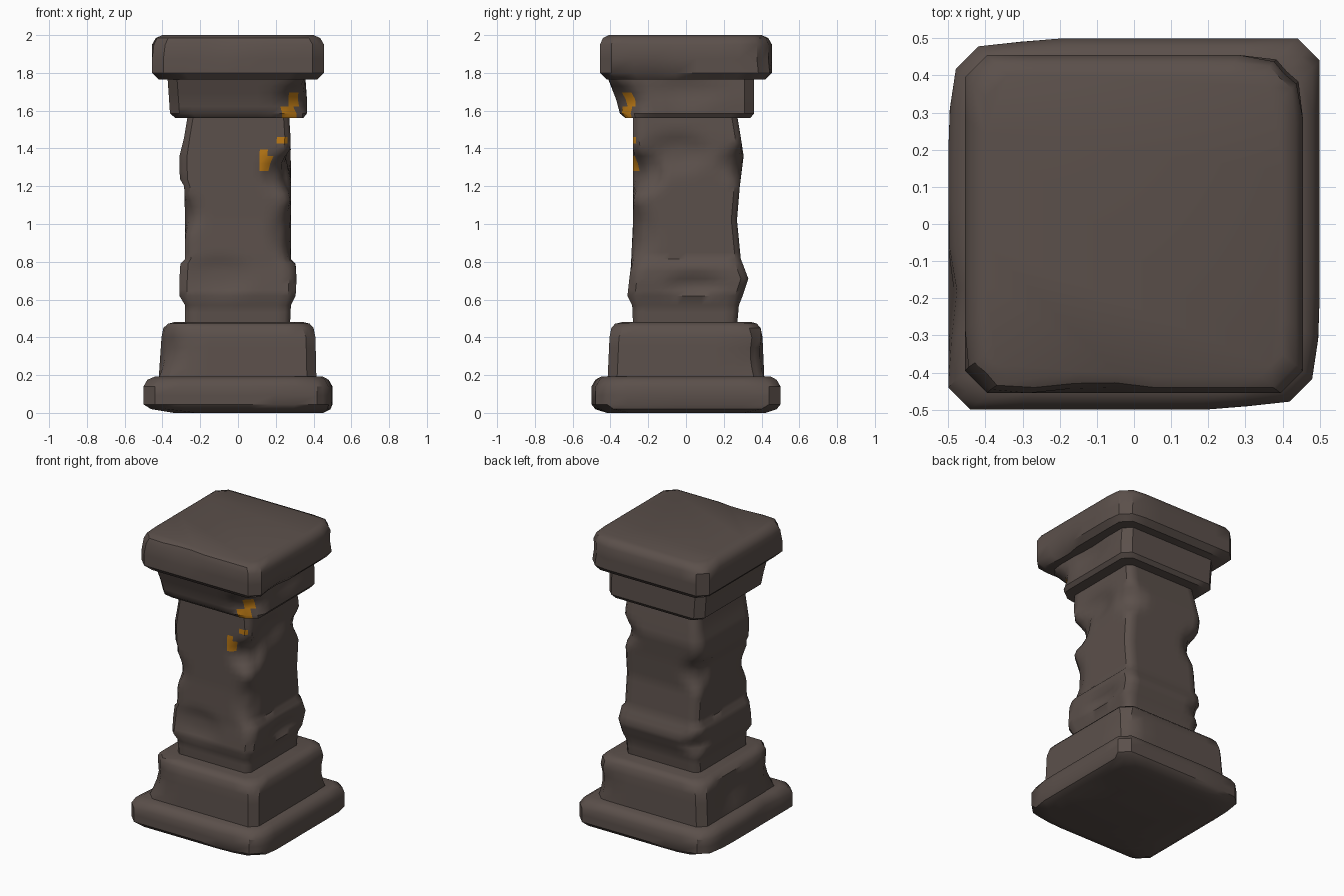
import bpy, bmesh, math, random
from mathutils import Vector

random.seed(4)


def material(name, rgb):
    m = bpy.data.materials.new(name)
    m.diffuse_color = (*rgb, 1)
    return m


STONE = material("brown grey stone", (0.105, 0.08, 0.07))
ORANGE = material("orange fleck", (0.52, 0.2, 0.008))


def ring(x0, x1, y0, y1, c, n):
    """Chamfered rectangle with n pieces per side and two per corner."""
    k = [(x0 + c, y0), (x1 - c, y0), (x1, y0 + c), (x1, y1 - c),
         (x1 - c, y1), (x0 + c, y1), (x0, y1 - c), (x0, y0 + c)]
    pts = []
    for i in range(8):
        a, b = Vector(k[i]), Vector(k[(i + 1) % 8])
        m = n if i % 2 == 0 else 2
        pts += [a.lerp(b, j / m) for j in range(m)]
    return pts


def stone_block(name, levels, dents=(), flecks=(), n=7, step=0.06, angle=38):
    """Loft rings (z, x0, x1, y0, y1, corner), push dents in, colour flecks."""
    dense = []
    for a, b in zip(levels, levels[1:]):
        m = max(1, round((b[0] - a[0]) / step))
        dense += [[p + (q - p) * j / m for p, q in zip(a, b)] for j in range(m)]
    dense.append(levels[-1])
    bm = bmesh.new()
    rows = []
    for z, *ext in dense:
        rows.append([bm.verts.new((p.x, p.y, z)) for p in ring(*ext, n)])
    count = len(rows[0])
    for lo, hi in zip(rows, rows[1:]):
        for i in range(count):
            j = (i + 1) % count
            bm.faces.new((lo[i], lo[j], hi[j], hi[i]))
    bm.faces.new(rows[0][::-1])
    bm.faces.new(rows[-1])
    # dents: centre, radius across, radius up, depth
    for centre, rh, rv, depth in dents:
        c = Vector(centre)
        inward = Vector((-c.x, -c.y, 0)).normalized()
        for v in bm.verts:
            d = v.co - c
            r = math.hypot(math.hypot(d.x, d.y) / rh, d.z / rv)
            if r < 1:
                v.co += inward * depth * min(1, 1.6 * (1 - r))
    # flecks: boxes of face centres
    for f in bm.faces:
        p = f.calc_center_median()
        for x0, x1, y0, y1, z0, z1 in flecks:
            if x0 < p.x < x1 and y0 < p.y < y1 and z0 < p.z < z1 and len(f.verts) == 4:
                f.material_index = 1
    bmesh.ops.recalc_face_normals(bm, faces=bm.faces)
    me = bpy.data.meshes.new(name)
    bm.to_mesh(me)
    bm.free()
    me.materials.append(STONE)
    me.materials.append(ORANGE)
    ob = bpy.data.objects.new(name, me)
    bpy.context.collection.objects.link(ob)
    bpy.context.view_layer.objects.active = ob
    ob.select_set(True)
    bpy.ops.object.shade_smooth_by_angle(angle=math.radians(angle))
    ob.select_set(False)
    return ob


# wide bottom slab with a worn underside
stone_block("bottom_slab", [
    (0.0, -0.34, 0.45, -0.42, 0.42, 0.12),
    (0.02, -0.46, 0.49, -0.48, 0.48, 0.08),
    (0.045, -0.5, 0.5, -0.5, 0.5, 0.06),
    (0.14, -0.5, 0.5, -0.5, 0.5, 0.06),
    (0.175, -0.48, 0.48, -0.48, 0.48, 0.06),
    (0.192, -0.44, 0.45, -0.45, 0.45, 0.06)],
    dents=[((-0.47, 0.5, 0.1), 0.22, 0.3, 0.03),
           ((0.47, -0.5, 0.1), 0.22, 0.3, 0.03),
           ((-0.5, -0.2, 0.15), 0.15, 0.1, 0.025)])

# second plinth block
stone_block("plinth_block", [
    (0.18, -0.42, 0.415, -0.415, 0.415, 0.05),
    (0.40, -0.405, 0.41, -0.405, 0.405, 0.05),
    (0.45, -0.395, 0.40, -0.395, 0.395, 0.06),
    (0.472, -0.37, 0.38, -0.375, 0.375, 0.06),
    (0.48, -0.34, 0.35, -0.34, 0.35, 0.06)],
    dents=[((-0.42, -0.42, 0.35), 0.16, 0.18, 0.05),
           ((0.42, 0.42, 0.3), 0.14, 0.15, 0.03),
           ((-0.42, 0.1, 0.32), 0.14, 0.12, 0.03)])

# worn shaft with a swollen lower band
stone_block("shaft", [
    (0.46, -0.28, 0.275, -0.28, 0.27, 0.03),
    (0.57, -0.28, 0.28, -0.285, 0.28, 0.03),
    (0.62, -0.31, 0.305, -0.31, 0.30, 0.04),
    (0.71, -0.31, 0.31, -0.30, 0.33, 0.04),
    (0.79, -0.305, 0.305, -0.29, 0.30, 0.04),
    (0.815, -0.28, 0.28, -0.29, 0.29, 0.03),
    (1.02, -0.28, 0.28, -0.28, 0.27, 0.03),
    (1.20, -0.285, 0.28, -0.28, 0.285, 0.03),
    (1.24, -0.308, 0.28, -0.28, 0.29, 0.04),
    (1.36, -0.31, 0.28, -0.28, 0.305, 0.04),
    (1.46, -0.285, 0.278, -0.28, 0.29, 0.03),
    (1.58, -0.265, 0.27, -0.28, 0.27, 0.03)],
    dents=[((0.29, -0.27, 1.27), 0.17, 0.13, 0.07),
           ((0.29, -0.05, 1.38), 0.20, 0.12, 0.03),
           ((0.29, -0.28, 0.95), 0.13, 0.2, 0.04),
           ((0.31, 0.05, 0.68), 0.18, 0.06, 0.03),
           ((-0.1, -0.3, 0.72), 0.2, 0.12, 0.02),
           ((-0.3, 0.28, 1.15), 0.15, 0.14, 0.05),
           ((-0.3, 0.3, 0.68), 0.13, 0.08, 0.04),
           ((0.28, 0.3, 1.32), 0.14, 0.1, 0.04),
           ((-0.3, -0.29, 1.05), 0.12, 0.12, 0.03)],
    flecks=[(0.1, 0.17, -0.4, -0.2, 1.28, 1.40),
            (0.2, 0.262, -0.4, -0.2, 1.44, 1.465)],
    n=12, step=0.035, angle=45)

# tapering neck under the top slab
stone_block("capital_neck", [
    (1.56, -0.33, 0.345, -0.32, 0.34, 0.05),
    (1.585, -0.36, 0.365, -0.35, 0.36, 0.05),
    (1.66, -0.365, 0.365, -0.37, 0.36, 0.05),
    (1.80, -0.375, 0.355, -0.425, 0.36, 0.05)],
    dents=[((0.36, -0.38, 1.65), 0.17, 0.13, 0.07),
           ((0.37, 0.0, 1.7), 0.2, 0.09, 0.02)],
    flecks=[(0.25, 0.31, -0.4, -0.25, 1.57, 1.68)],
    n=9, step=0.04)

# square top slab
stone_block("top_slab", [
    (1.765, -0.42, 0.42, -0.42, 0.42, 0.06),
    (1.80, -0.455, 0.455, -0.455, 0.455, 0.06),
    (1.95, -0.455, 0.455, -0.455, 0.455, 0.06),
    (1.985, -0.435, 0.435, -0.44, 0.435, 0.06),
    (2.0, -0.40, 0.40, -0.41, 0.40, 0.06)],
    dents=[((0.46, 0.46, 1.9), 0.16, 0.2, 0.03),
           ((-0.1, -0.46, 1.96), 0.15, 0.08, 0.015),
           ((0.46, -0.2, 1.8), 0.16, 0.09, 0.025),
           ((-0.46, -0.46, 1.97), 0.12, 0.1, 0.02)])
